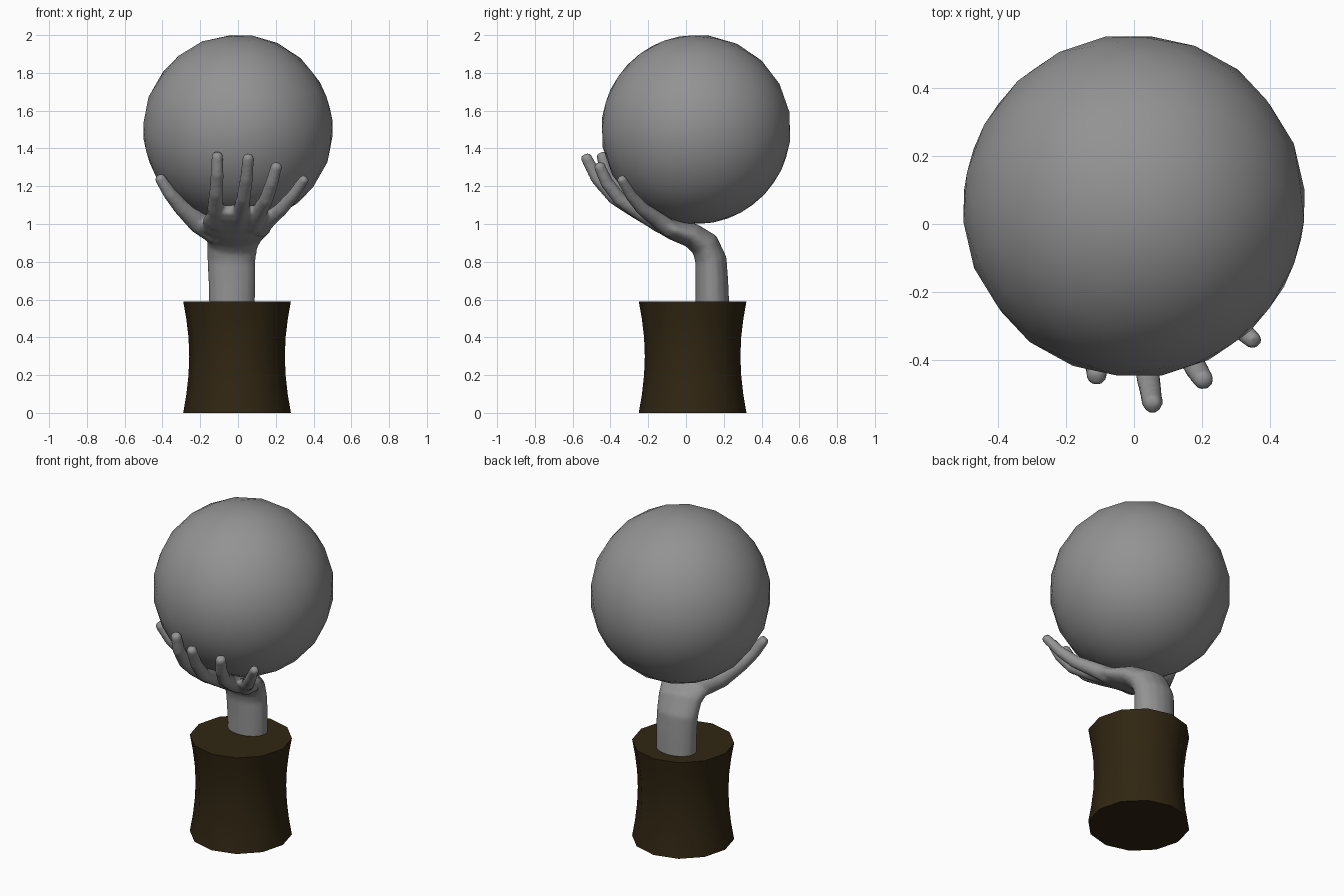
import bpy, bmesh
from math import cos, sin, pi, radians
from mathutils import Vector, Matrix

cube = bpy.data.objects.get("Cube")
if cube:
    bpy.data.objects.remove(cube, do_unlink=True)


def make_material(name, rgb):
    mat = bpy.data.materials.new(name)
    mat.use_nodes = True
    mat.diffuse_color = (*rgb, 1)
    bsdf = next(n for n in mat.node_tree.nodes if n.type == 'BSDF_PRINCIPLED')
    bsdf.inputs["Base Color"].default_value = (*rgb, 1)
    return mat


def make_object(name, bm, mat):
    bmesh.ops.recalc_face_normals(bm, faces=bm.faces)
    mesh = bpy.data.meshes.new(name)
    bm.to_mesh(mesh)
    bm.free()
    mesh.materials.append(mat)
    mesh.polygons.foreach_set("use_smooth", [True] * len(mesh.polygons))
    mesh.set_sharp_from_angle(angle=radians(50))
    obj = bpy.data.objects.new(name, mesh)
    bpy.context.collection.objects.link(obj)
    return obj


def loft(bm, points, sizes, sides=16):
    """Closed tube of elliptical rings; each size is (half width, half thickness)."""
    points = [Vector(p) for p in points]
    rings = []
    for i, (p, (w, t)) in enumerate(zip(points, sizes)):
        along = (points[min(i + 1, len(points) - 1)] - points[max(i - 1, 0)]).normalized()
        across = Vector((1, 0, 0))
        across = (across - along * across.dot(along)).normalized()
        out = along.cross(across)
        rings.append([bm.verts.new(p + across * w * cos(a) + out * t * sin(a))
                      for a in (2 * pi * k / sides for k in range(sides))])
    for lo, hi in zip(rings, rings[1:]):
        for k in range(sides):
            n = (k + 1) % sides
            bm.faces.new((lo[k], lo[n], hi[n], hi[k]))
    bm.faces.new(rings[0][::-1])
    bm.faces.new(rings[-1])


def finger(bm, points, radii):
    """Tapered round tube with a rounded tip past the last point."""
    pts = [Vector(p) for p in points]
    end = (pts[-1] - pts[-2]).normalized()
    r = radii[-1]
    pts += [pts[-1] + end * r * 0.5]
    loft(bm, pts, [(s, s) for s in (*radii, r * 0.65)], 12)


stone = make_material("grey stone", (0.29, 0.29, 0.29))
wood = make_material("dark brown", (0.03, 0.019, 0.006))

# Waisted twelve-sided base
bm = bmesh.new()
profile = [(0, 0.285), (0.1, 0.268), (0.2, 0.257), (0.3, 0.253),
           (0.4, 0.257), (0.5, 0.269), (0.59, 0.285)]
loft(bm, [(-0.005, 0.035, z) for z, r in profile], [(r, r) for z, r in profile], 12)
make_object("base", bm, wood)

# Faceted ball resting in the palm
bm = bmesh.new()
turn = Matrix.Rotation(0.35, 4, 'Y') @ Matrix.Rotation(0.2, 4, 'X')
bmesh.ops.create_icosphere(bm, subdivisions=3, radius=0.504,
                           matrix=Matrix.Translation((0, 0.053, 1.5)) @ turn)
make_object("ball", bm, stone)

# Forearm bending forward into the palm
bm = bmesh.new()
loft(bm,
     [(-0.032, 0.14, 0.56), (-0.032, 0.137, 0.7), (-0.035, 0.132, 0.81),
      (-0.03, 0.1, 0.89), (-0.02, 0.03, 0.94), (-0.01, -0.07, 0.972),
      (0, -0.15, 1.015), (0, -0.22, 1.055), (0, -0.26, 1.08)],
     [(0.122, 0.09), (0.125, 0.087), (0.128, 0.084),
      (0.135, 0.078), (0.155, 0.066), (0.185, 0.056),
      (0.19, 0.05), (0.165, 0.042), (0.135, 0.03)])

# Thumb and four fingers curling up around the ball
slim = (0.05, 0.044, 0.038, 0.035, 0.031)
finger(bm, [(-0.11, 0, 0.955), (-0.21, -0.04, 1.01), (-0.3, -0.1, 1.09),
            (-0.36, -0.14, 1.16), (-0.415, -0.165, 1.245)],
       (0.07, 0.06, 0.045, 0.037, 0.03))
finger(bm, [(-0.1, -0.13, 1.0), (-0.12, -0.25, 1.085), (-0.115, -0.35, 1.165),
            (-0.11, -0.42, 1.27), (-0.11, -0.445, 1.365)], slim)
finger(bm, [(0, -0.13, 1.0), (0.015, -0.26, 1.07), (0.03, -0.38, 1.14),
            (0.045, -0.47, 1.24), (0.055, -0.53, 1.355)], slim)
finger(bm, [(0.08, -0.12, 0.99), (0.11, -0.24, 1.06), (0.15, -0.35, 1.13),
            (0.18, -0.42, 1.22), (0.205, -0.46, 1.31)], slim)
finger(bm, [(0.11, -0.08, 0.97), (0.17, -0.16, 1.03), (0.23, -0.23, 1.08),
            (0.29, -0.29, 1.15), (0.352, -0.343, 1.24)],
       (0.05, 0.042, 0.037, 0.032, 0.027))
hand = make_object("hand", bm, stone)

# Fuse the overlapping parts into one smooth surface
fuse = hand.modifiers.new("fuse", 'REMESH')
fuse.mode = 'VOXEL'
fuse.voxel_size = 0.012
fuse.use_smooth_shade = True
soften = hand.modifiers.new("soften", 'SMOOTH')
soften.factor = 0.5
soften.iterations = 4
